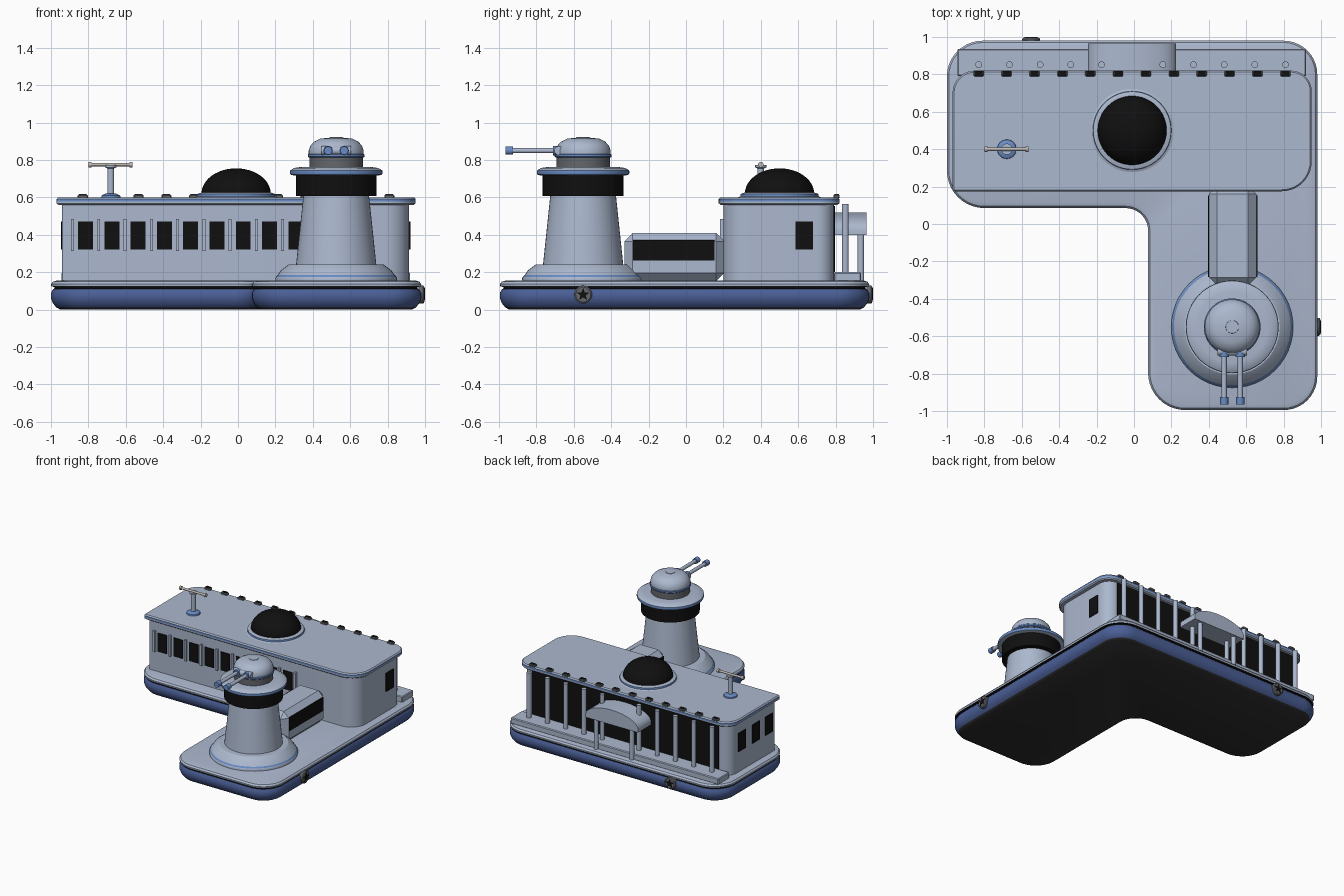
import bpy, bmesh, math
from mathutils import Vector, Matrix

if "Cube" in bpy.data.objects:
    bpy.data.objects.remove(bpy.data.objects["Cube"])


def material(name, rgb):
    m = bpy.data.materials.new(name)
    m.diffuse_color = (*rgb, 1)
    m.use_nodes = True
    m.node_tree.nodes["Principled BSDF"].inputs["Base Color"].default_value = m.diffuse_color
    return m


PALE = material("pale_blue_grey", (0.41, 0.48, 0.62))
HULL = material("hull_blue", (0.07, 0.115, 0.31))
TRIM = material("trim_blue", (0.14, 0.26, 0.56))
BLACK = material("black_glass", (0.005, 0.005, 0.005))
DARK = material("underside_dark", (0.03, 0.03, 0.033))
GREY = material("mid_grey", (0.13, 0.135, 0.15))
WARM = material("warm_grey", (0.52, 0.49, 0.46))


def finish(name, bm, mats):
    bmesh.ops.recalc_face_normals(bm, faces=bm.faces[:])
    me = bpy.data.meshes.new(name)
    bm.to_mesh(me)
    bm.free()
    for m in mats:
        me.materials.append(m)
    ob = bpy.data.objects.new(name, me)
    bpy.context.collection.objects.link(ob)
    return ob


def loft(name, rings, band_mats):
    """Skin closed rings; band_mats gives one material per band between rings."""
    slots = list(dict.fromkeys(band_mats))
    bm = bmesh.new()
    vs = [[bm.verts.new(p) for p in r] for r in rings]
    n = len(vs[0])
    for k, m in enumerate(band_mats):
        for i in range(n):
            j = (i + 1) % n
            bm.faces.new((vs[k][i], vs[k][j], vs[k + 1][j], vs[k + 1][i])).material_index = slots.index(m)
    bm.faces.new(vs[0][::-1]).material_index = slots.index(band_mats[0])
    bm.faces.new(vs[-1]).material_index = slots.index(band_mats[-1])
    return finish(name, bm, slots)


def lathe(name, cx, cy, profile, mats, n=48):
    if not isinstance(mats, list):
        mats = [mats] * (len(profile) - 1)
    return loft(name, [[(cx + r * math.cos(2 * math.pi * i / n), cy + r * math.sin(2 * math.pi * i / n), z)
                        for i in range(n)] for r, z in profile], mats)


def outline(corners, inset, z, seg=10):
    """Counter-clockwise outline with rounded corners (x, y, radius), moved inwards by inset."""
    pts = []
    for i, (x, y, r) in enumerate(corners):
        p = Vector((x, y))
        a = (Vector(corners[i - 1][:2]) - p).normalized()
        b = (Vector(corners[(i + 1) % len(corners)][:2]) - p).normalized()
        c = p + (a + b) * r
        convex = a.x * b.y - a.y * b.x < 0
        rad = r - inset if convex else r + inset
        for k in range(seg + 1):
            t = k / seg * math.pi / 2
            d = -b * math.cos(t) - a * math.sin(t)
            pts.append((c.x + d.x * rad, c.y + d.y * rad, z))
    return pts


def slab(name, corners, profile, mats):
    return loft(name, [outline(corners, d, z) for d, z in profile], mats)


def box(name, x0, x1, y0, y1, z0, z1, mat, bevel=0):
    bm = bmesh.new()
    bmesh.ops.create_cube(bm, size=1)
    for v in bm.verts:
        v.co = (x0 + (v.co.x + .5) * (x1 - x0), y0 + (v.co.y + .5) * (y1 - y0), z0 + (v.co.z + .5) * (z1 - z0))
    if bevel:
        bmesh.ops.bevel(bm, geom=bm.edges[:], offset=bevel, segments=1, affect='EDGES')
    return finish(name, bm, [mat])


def rod(name, a, b, r, mat, n=16):
    a, b = Vector(a), Vector(b)
    q = (b - a).to_track_quat('Z', 'Y')
    ring = [q @ Vector((r * math.cos(2 * math.pi * i / n), r * math.sin(2 * math.pi * i / n), 0)) for i in range(n)]
    return loft(name, [[a + p for p in ring], [b + p for p in ring]], [mat])


# L-shaped platform
slab("platform", [(-1, .085, .2), (.075, .085, .12), (.075, -.995, .2), (.98, -.995, .18),
                  (.98, .98, .18), (-1, .98, .19)],
     [(.05, 0), (.028, .012), (.01, .035), (0, .06), (0, .09), (.012, .11), (.02, .112), (.02, .121),
      (.002, .123), (0, .136), (.01, .149), (.03, .155)],
     [DARK, HULL, HULL, HULL, HULL, BLACK, BLACK, BLACK, PALE, PALE, PALE])

# Main hall and its roof
slab("hall_walls", [(-.94, .2, .012), (.915, .2, .13), (.915, .79, .09), (-.94, .79, .09)],
     [(0, .15), (0, .57)], [PALE])
slab("hall_roof", [(-.97, .175, .015), (.95, .175, .16), (.95, .82, .11), (-.97, .82, .12)],
     [(.01, .56), (0, .568), (0, .577), (0, .591), (.008, .6)], [PALE, PALE, TRIM, PALE])

# Front windows and mullions
for i in range(9):
    x = -.815 + .1405 * i
    box("front_window", x - .04, x + .04, .193, .201, .32, .47, BLACK)
for i in range(10):
    x = -.885 + .1405 * i
    box("front_mullion", x - .008, x + .008, .183, .202, .313, .483, PALE)

# Side windows
for y in (.285, .45, .63):
    box("left_window", -.947, -.939, y - .047, y + .047, .32, .47, BLACK)
box("right_window", .914, .922, .585, .68, .32, .47, BLACK)

# Rear glazing, porch floor and columns
box("rear_glass", -.85, .825, .789, .797, .2, .555, BLACK)
box("porch_floor", -.945, .92, .79, .935, .15, .2, PALE, .006)
for i in range(11):
    if i != 5:
        x = -.83 + .164 * i
        rod("porch_column", (x, .852, .19), (x, .852, .565), .018, PALE)

# Arched porch canopy on two posts
arch = [(-.245, .4)] + [(-.01 - .235 * math.cos(math.pi * k / 16), .425 + .095 * math.sin(math.pi * k / 16))
                        for k in range(17)] + [(.225, .4)]
loft("porch_canopy", [[(x, y, z) for x, z in arch] for y in (.79, .965)], [PALE])
for x in (-.17, .15):
    rod("canopy_post", (x, .935, .15), (x, .935, .41), .018, PALE)

# Vents along the rear roof edge
for i in range(12):
    x = -.83 + .149 * i
    box("roof_vent", x - .027, x + .027, .788, .822, .595, .615, GREY, .005)
    box("vent_grille", x - .02, x + .02, .793, .817, .612, .618, BLACK)

# Roof dome
lathe("dome_ring", -.01, .5, [(.235, .595), (.21, .605), (.208, .618), (.185, .626)], [PALE, TRIM, PALE])
lathe("roof_dome", -.01, .5, [(max(.185 * math.cos(t), .002), .62 + .135 * math.sin(t))
                              for t in [math.pi / 2 * k / 12 for k in range(13)]], BLACK)

# Roof aerial
lathe("aerial_base", -.68, .4, [(.052, .598), (.05, .61), (.03, .62)], TRIM, 24)
lathe("aerial_post", -.68, .4, [(.018, .61), (.018, .755), (.03, .76), (.03, .772)], PALE, 20)
rod("aerial_bar", (-.8, .4, .775), (-.565, .4, .775), .009, WARM)
for s in (-1, 1):
    rod("aerial_knob", (-.6825 + s * .102, .4, .775), (-.6825 + s * .118, .4, .775), .015, WARM)

# Chamfered corridor between hall and tower
box("corridor", .4, .655, -.33, .205, .15, .41, PALE, .045)
box("corridor_window_right", .654, .66, -.283, .152, .262, .372, BLACK)
box("corridor_window_left", .395, .401, -.283, .152, .262, .372, BLACK)

# Tower
TX, TY = .525, -.55
lathe("tower_foot", TX, TY, [(.325, .15), (.326, .167), (.322, .175), (.312, .185), (.295, .21), (.255, .24),
                             (.2, .243)], [PALE, PALE, TRIM, PALE, PALE, PALE])
lathe("tower_shaft", TX, TY, [(.215, .235), (.175, .615)], PALE)
lathe("tower_glass", TX, TY, [(.216, .608), (.216, .718)], BLACK)
lathe("tower_deck", TX, TY, [(.225, .716), (.245, .722), (.248, .732), (.246, .744), (.225, .757), (.19, .762)],
      [PALE, TRIM, TRIM, PALE, PALE])

# Gun turret
lathe("turret_neck", TX, TY, [(.143, .755), (.143, .815)], GREY)
lathe("turret_rim", TX, TY, [(.145, .812), (.152, .818), (.152, .828), (.146, .834)], TRIM)
lathe("turret_dome", TX, TY, [(.147, .83), (.147, .85), (.138, .876), (.118, .898), (.085, .914), (.035, .919),
                              (.034, .922)], PALE)
rod("gun_mount", (TX - .078, -.68, .85), (TX + .078, -.68, .85), .024, PALE)
for s in (-1, 1):
    x = TX + s * .043
    rod("gun_collar", (x, -.712, .85), (x, -.66, .85), .025, TRIM)
    rod("gun_barrel", (x, -.93, .85), (x, -.66, .85), .014, PALE)
    rod("gun_tip", (x, -.965, .85), (x, -.925, .85), .022, TRIM)

# Round ports on the platform edge, each with a star-shaped opening
for label, pos, rot, up in (("right", (.976, -.55, .08), Matrix.Rotation(math.pi / 2, 4, 'Y'), math.pi),
                            ("rear", (-.55, .976, .08), Matrix.Rotation(-math.pi / 2, 4, 'X'), -math.pi / 2)):
    place = Matrix.Translation(pos) @ rot
    lathe(label + "_port", 0, 0, [(.048, -.01), (.048, .014), (.04, .02)], GREY, 24).matrix_world = place
    star = [((.036, .015)[k % 2] * math.cos(up + k * math.pi / 5), (.036, .015)[k % 2] * math.sin(up + k * math.pi / 5))
            for k in range(10)]
    loft(label + "_port_opening", [[(x, y, z) for x, y in star] for z in (.018, .024)],
         [BLACK]).matrix_world = place

# Smooth curved surfaces, keep edges sharp
bpy.ops.object.select_all(action='SELECT')
bpy.context.view_layer.objects.active = bpy.context.selected_objects[0]
bpy.ops.object.shade_smooth_by_angle(angle=math.radians(32))
